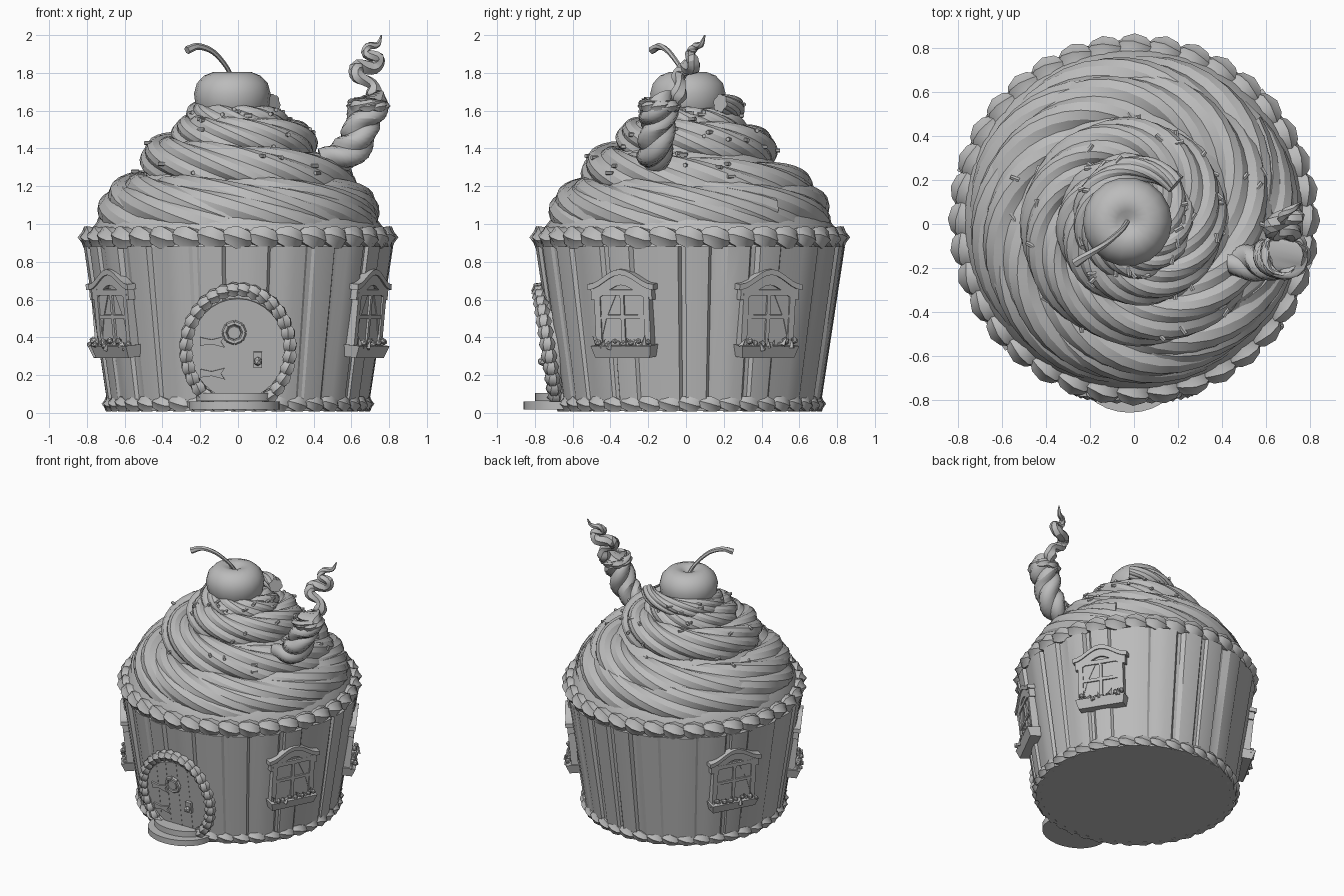
import bpy, bmesh, random
from math import sin, cos, pi, tau, radians, atan
from mathutils import Vector, Matrix
from mathutils.bvhtree import BVHTree

random.seed(4)
if "Cube" in bpy.data.objects:
    bpy.data.objects.remove(bpy.data.objects["Cube"])

grey = bpy.data.materials.new("plain_grey")
grey.use_nodes = True
grey.diffuse_color = (0.5, 0.5, 0.5, 1)
grey.node_tree.nodes["Principled BSDF"].inputs["Base Color"].default_value = (0.5, 0.5, 0.5, 1)

CY = 0.02                 # centre of the house in y
SLOPE = 0.15              # outward lean of the wall


def wall_radius(z):
    return 0.685 + SLOPE * z


def finish(bm, name, angle=35):
    bmesh.ops.recalc_face_normals(bm, faces=bm.faces)
    mesh = bpy.data.meshes.new(name)
    bm.to_mesh(mesh)
    bm.free()
    mesh.materials.append(grey)
    obj = bpy.data.objects.new(name, mesh)
    bpy.context.collection.objects.link(obj)
    bpy.ops.object.select_all(action='DESELECT')
    obj.select_set(True)
    bpy.context.view_layer.objects.active = obj
    bpy.ops.object.shade_smooth_by_angle(angle=radians(angle))


def loft(bm, rings):
    """Skin closed rings of points and cap both ends."""
    rows = [[bm.verts.new(p) for p in ring] for ring in rings]
    n = len(rows[0])
    for a, b in zip(rows, rows[1:]):
        for i in range(n):
            bm.faces.new((a[i], a[(i + 1) % n], b[(i + 1) % n], b[i]))
    bm.faces.new(rows[0][::-1])
    bm.faces.new(rows[-1])


def lathe(bm, profile, centre, n):
    loft(bm, [[(centre[0] + r * cos(tau * i / n), centre[1] + r * sin(tau * i / n), z)
               for i in range(n)] for r, z in profile])


def prism(bm, m, outline, out0, out1):
    """Extrude an (x, z) outline outward from the wall."""
    loft(bm, [[m @ Vector((x, -o, z)) for x, z in outline] for o in (out0, out1)])


def box(bm, m, loc, size):
    bmesh.ops.create_cube(bm, size=1, matrix=m @ Matrix.Translation(loc) @ Matrix.Diagonal((*size, 1)))


def spline(pts, steps):
    pts = [Vector(p) for p in pts]
    pts = [2 * pts[0] - pts[1]] + pts + [2 * pts[-1] - pts[-2]]
    path = []
    for a, b, c, d in zip(pts, pts[1:], pts[2:], pts[3:]):
        for i in range(steps):
            t = i / steps
            path.append(b + (c - a) * t / 2 + (a - 2.5 * b + 2 * c - d / 2) * t**2
                        + (1.5 * (b - c) + (d - a) / 2) * t**3)
    return path + [pts[-2]]


def sweep(bm, path, ref, lobes, per_lobe, depth, twist):
    """Sweep a lobed, twisting section along (x, y, z, radius) points."""
    rings, n = [], lobes * per_lobe
    for k, p in enumerate(path):
        tan = (path[min(k + 1, len(path) - 1)] - path[max(k - 1, 0)]).to_3d().normalized()
        side = Vector(ref).cross(tan).normalized()
        up = tan.cross(side)
        ring = []
        for i in range(n):
            f = tau * i / n + twist * k
            r = p[3] * (1 - depth + depth * abs(sin(pi * i / per_lobe)))
            ring.append(p.to_3d() + r * (cos(f) * side + sin(f) * up))
        rings.append(ring)
    loft(bm, rings)


def puff(bm, pos, along, out, length, radius):
    """One ridged icing dollop lying along a direction."""
    along = along.normalized()
    out = (out - along * out.dot(along)).normalized()
    m = Matrix((out, along.cross(out), along)).transposed()
    rings = []
    for h, w in ((-1, .2), (-.65, .75), (-.05, 1), (.55, .8), (1, .2)):
        rings.append([pos + m @ Vector((cos(tau * i / 12 + h * .3) * w * radius * (1, .8)[i % 2],
                                        sin(tau * i / 12 + h * .3) * w * radius * (1, .8)[i % 2],
                                        h * length)) for i in range(12)])
    loft(bm, rings)


def wall_frame(degrees, z, lean):
    """Local frame on the wall: x across, -y outward, z up the lean."""
    a = radians(degrees)
    r = wall_radius(z)
    return (Matrix.Translation((r * cos(a), CY + r * sin(a), z))
            @ Matrix.Rotation(a + pi / 2, 4, 'Z') @ Matrix.Rotation(atan(lean), 4, 'X'))


# Pleated paper wrapper with uneven folds
bm = bmesh.new()
folds = []
for i in range(24):
    w = tau / 24
    a, d = w * (i + random.uniform(-.2, .2)), random.uniform(-.026, -.006)
    folds += [(a, 0), (a + w * .3, .005), (a + w * .58, .002), (a + w * .66, d), (a + w * .78, d)]
loft(bm, [[((wall_radius(z) + d * (.6 + z / 2)) * cos(a), CY + (wall_radius(z) + d * (.6 + z / 2)) * sin(a), z)
           for a, d in folds] for z in (.01, .3, .6, .88)])
finish(bm, "pleated_wrapper", 20)

# Piped icing borders
for name, count, r, z, length, radius in (("top_icing_border", 36, .78, .928, .09, .069),
                                          ("bottom_icing_border", 40, .675, .047, .072, .047)):
    bm = bmesh.new()
    for i in range(count):
        a = tau * i / count
        out = Vector((cos(a), sin(a), 0))
        puff(bm, Vector((0, CY, z)) + out * r, Vector((-sin(a), cos(a), -.12)), out, length, radius)
    finish(bm, name)

# Swirled frosting: spiral radius, height and thickness at every half turn
bm = bmesh.new()
STEPS = 24
swirl = spline([(.575, 1.03, .185), (.575, 1.03, .185), (.57, 1.05, .185), (.54, 1.08, .185),
                (.49, 1.17, .17), (.41, 1.32, .135), (.31, 1.41, .13), (.26, 1.46, .115),
                (.18, 1.51, .105), (.19, 1.55, .09), (.25, 1.64, .05)], STEPS)
coil = []
for k, (r, z, w) in enumerate(swirl):
    a = radians(40) + pi * (len(swirl) - 1 - k) / STEPS
    coil.append(Vector((r * cos(a), CY + r * sin(a), z, w)))
sweep(bm, coil, (0, 0, 1), 6, 4, .17, .18)
lathe(bm, [(.79, .88), (.77, .98), (.68, 1.1), (.52, 1.25), (.42, 1.36), (.28, 1.47), (.12, 1.55)], (0, CY), 40)
surface = BVHTree.FromBMesh(bm)
finish(bm, "swirled_frosting", 30)

# Sprinkles scattered on the frosting
bm = bmesh.new()
for i in range(55):
    a, z = random.uniform(0, tau), random.uniform(1.05, 1.6)
    start = Vector((cos(a), sin(a), z + .3))
    hit, normal, _, _ = surface.ray_cast(start, Vector((0, CY, z - .05)) - start)
    if hit:
        spin = Matrix.Rotation(random.uniform(0, pi), 4, 'Z') @ Matrix.Rotation(pi / 2, 4, 'X')
        bmesh.ops.create_cone(bm, cap_ends=True, segments=6, radius1=.011, radius2=.011, depth=.042,
                              matrix=Matrix.Translation(hit + normal * .006)
                              @ normal.to_track_quat('Z', 'Y').to_matrix().to_4x4() @ spin)
finish(bm, "sprinkles")

# Cherry and stem
bm = bmesh.new()
lathe(bm, [(.03, 1.5), (.11, 1.515), (.165, 1.56), (.195, 1.63), (.203, 1.69), (.188, 1.745),
           (.15, 1.785), (.1, 1.805), (.05, 1.795), (.01, 1.765)], (-.03, .01), 18)
finish(bm, "cherry", 60)
bm = bmesh.new()
sweep(bm, spline([(-.03, .01, 1.76, .012), (-.06, -.03, 1.83, .012), (-.13, -.09, 1.91, .014),
                  (-.21, -.14, 1.94, .018), (-.27, -.18, 1.92, .022)], 4), (0, 1, 0), 6, 1, 0, 0)
finish(bm, "cherry_stem")

# Twisted chimney with an open flared mouth
bm = bmesh.new()
sweep(bm, spline([(.44, -.18, 1.33, .07), (.55, -.17, 1.36, .095), (.625, -.16, 1.43, .1),
                  (.655, -.15, 1.53, .1), (.685, -.145, 1.6, .108), (.69, -.14, 1.65, .11),
                  (.69, -.14, 1.655, .08), (.685, -.145, 1.6, .065)], 5), (0, 1, 0), 3, 6, .22, .35)
finish(bm, "twisted_chimney")
bm = bmesh.new()
for i in range(8):
    a = tau * i / 8
    out = Vector((cos(a), sin(a), 0))
    puff(bm, Vector((.69, -.14, 1.625)) + out * .082, Vector((-sin(a), cos(a), .3)), out, .05, .036)
finish(bm, "chimney_rim")

# Curling smoke
bm = bmesh.new()
sweep(bm, spline([(.72, -.05, 1.63, .015), (.72, -.04, 1.68, .047), (.71, -.03, 1.74, .03),
                  (.635, -.04, 1.78, .038), (.635, 0, 1.83, .042), (.72, .04, 1.83, .038),
                  (.745, .03, 1.88, .032), (.68, .02, 1.9, .026), (.69, .05, 1.94, .022),
                  (.74, .08, 1.95, .015), (.76, .1, 2, .004)], 4), (0, 1, 0), 6, 1, 0, .15)
finish(bm, "smoke_curl", 30)

# Oval front door with frame, planks and fittings
door = wall_frame(-90, .34, SLOPE)
bm = bmesh.new()
prism(bm, door, [(.25 * cos(tau * i / 32), .27 * sin(tau * i / 32)) for i in range(32)], -.05, .02)
for x, h in ((-.15, .4), (-.07, .5), (.02, .52), (.11, .47)):
    box(bm, door, (x, -.02, 0), (.004, .004, h))
finish(bm, "front_door")
bm = bmesh.new()
bmesh.ops.create_cone(bm, cap_ends=True, segments=8, radius1=.04, radius2=.035, depth=.02,
                      matrix=door @ Matrix.Translation((-.02, -.027, .09)) @ Matrix.Rotation(pi / 2, 4, 'X'))
ring = [door @ Vector((-.02 + .053 * cos(tau * i / 8), -.025, .09 + .053 * sin(tau * i / 8))) for i in range(8)]
for p, q in zip(ring, ring[1:] + ring[:1]):
    sweep(bm, [Vector((*p, .014)), Vector((*q, .014))], (0, 1, 0), 6, 1, 0, 0)
box(bm, door, (.105, -.03, -.055), (.045, .02, .085))
bmesh.ops.create_icosphere(bm, subdivisions=1, radius=.025, matrix=door @ Matrix.Translation((.105, -.055, -.06)))
for z in (.04, -.13):
    prism(bm, door, [(-.2, z - .02), (-.2, z + .025), (-.14, z + .012), (-.07, z + .03), (-.09, z),
                     (-.07, z - .03), (-.14, z - .012)], .015, .03)
finish(bm, "door_fittings")
bm = bmesh.new()
for i in range(26):
    a = radians(-52 + 284 * i / 25)
    pos = door @ Vector((.275 * cos(a), -.015, .32 * sin(a)))
    puff(bm, pos, door.to_3x3() @ Vector((-.275 * sin(a), 0, .32 * cos(a))),
         door.to_3x3() @ Vector((0, -1, 0)), .048, .043)
finish(bm, "door_icing_border")

# Two rounded door steps
bm = bmesh.new()
for rx, ry, z in ((.24, .2, .04), (.2, .14, .085)):
    bmesh.ops.create_cone(bm, cap_ends=True, segments=28, radius1=1, radius2=1, depth=1,
                          matrix=Matrix.Translation((-.02, -.66, z)) @ Matrix.Diagonal((rx, ry, .042, 1)))
finish(bm, "door_steps")

# Windows with cornice, bars, curtains and flower box
for side, degrees in (("left_front", -27), ("left_back", 32), ("right_back", 151), ("right_front", 212)):
    m = wall_frame(degrees, .5, .1)
    bm = bmesh.new()
    box(bm, m, (0, 0, 0), (.3, .026, .32))
    for s in (-1, 1):
        box(bm, m, (s * .145, -.002, 0), (.035, .05, .32))
        prism(bm, m, [(s * .13, .14), (s * .03, .14), (s * .1, 0), (s * .13, -.1)], .012, .018)
    box(bm, m, (0, -.012, 0), (.022, .024, .3))
    box(bm, m, (0, -.012, .01), (.27, .024, .022))
    box(bm, m, (0, -.002, .14), (.3, .05, .03))
    finish(bm, side + "_window_frame")

    bm = bmesh.new()
    xs = [-.19 + .38 * i / 12 for i in range(13)]
    for low, high, out, wide in ((.1, .17, .026, .95), (.155, .185, .036, 1.03)):
        bump = [.04 * (1 + cos(pi * x / .19)) for x in xs]
        prism(bm, m, [(x * wide, low + b) for x, b in zip(xs, bump)]
              + [(x * wide, high + b) for x, b in reversed(list(zip(xs, bump)))], -.04, out)
    finish(bm, side + "_window_cornice")

    bm = bmesh.new()
    loft(bm, [[m @ Vector((x * w, y, z)) for x, y in ((-.17, .03), (.17, .03), (.17, d), (-.17, d))]
              for z, w, d in ((-.205, .95, -.045), (-.14, 1.04, -.065))])
    finish(bm, side + "_flower_box")

    bm = bmesh.new()
    for i in range(14):
        spot = m @ Matrix.Translation((-.155 + .31 * i / 13, random.uniform(-.07, -.03),
                                       random.uniform(-.14, -.11)))
        if i % 2:
            bmesh.ops.create_icosphere(bm, subdivisions=1, radius=random.uniform(.014, .022), matrix=spot)
        else:
            bmesh.ops.create_cone(bm, segments=4, radius1=.016, radius2=0, depth=.055, cap_ends=True,
                                  matrix=spot @ Matrix.Rotation(random.uniform(-.7, .7), 4, 'Y'))
    finish(bm, side + "_window_flowers")
